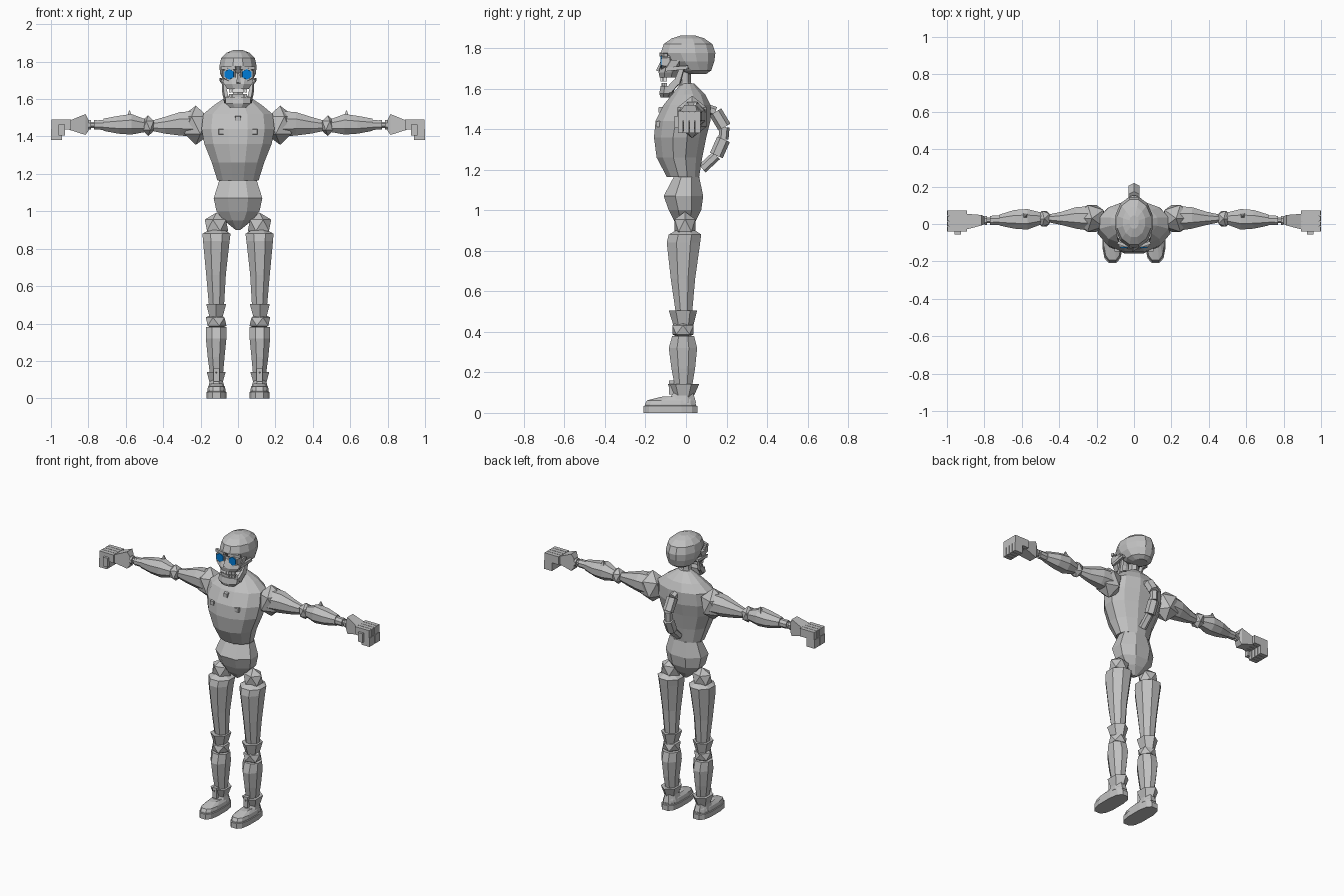
import bpy, bmesh, math
from mathutils import Vector, Matrix


def material(name, rgb):
    m = bpy.data.materials.new(name)
    m.diffuse_color = (*rgb, 1)
    return m


METAL = material("grey metal", (0.53, 0.53, 0.53))
BLUE = material("eye blue", (0.0, 0.2, 0.68))
WHITE = material("tooth white", (0.9, 0.9, 0.9))


def finish(bm, name, mat=METAL, mirror=False):
    bmesh.ops.recalc_face_normals(bm, faces=bm.faces[:])
    me = bpy.data.meshes.new(name)
    bm.to_mesh(me)
    bm.free()
    me.materials.append(mat)
    ob = bpy.data.objects.new(name, me)
    bpy.context.collection.objects.link(ob)
    if mirror:
        ob.modifiers.new("mirror", 'MIRROR')
    return ob


def loft(name, axis, rings, n=8, power=1.0, mirror=False, mat=METAL):
    """Rings are (position, a_min, a_max, b_min, b_max) across the axis."""
    bm = bmesh.new()
    loops = []
    k = 1 / math.cos(math.pi / n) if power == 1 and n % 4 == 0 else 1.0
    for t, a0, a1, b0, b1 in rings:
        loop = []
        for i in range(n):
            w = 2 * math.pi * (i + 0.5) / n
            c, s = math.cos(w) * k, math.sin(w) * k
            c = math.copysign(abs(c) ** power, c)
            s = math.copysign(abs(s) ** power, s)
            a = (a0 + a1) / 2 + c * (a1 - a0) / 2
            b = (b0 + b1) / 2 + s * (b1 - b0) / 2
            p = (t, a, b) if axis == 'x' else (a, b, t)
            loop.append(bm.verts.new(p))
        loops.append(loop)
    for lo, hi in zip(loops, loops[1:]):
        for i in range(n):
            j = (i + 1) % n
            bm.faces.new((lo[i], lo[j], hi[j], hi[i]))
    bm.faces.new(loops[0])
    bm.faces.new(loops[-1])
    return finish(bm, name, mat, mirror)


def ball(name, centre, size, mirror=True, sub=1):
    bm = bmesh.new()
    m = Matrix.Translation(centre) @ Matrix.Diagonal((*size, 1))
    bmesh.ops.create_icosphere(bm, subdivisions=sub, radius=1, matrix=m)
    return finish(bm, name, METAL, mirror)


def box(name, lo, hi, mirror=False, mat=METAL):
    bm = bmesh.new()
    lo, hi = Vector(lo), Vector(hi)
    m = Matrix.Translation((lo + hi) / 2) @ Matrix.Diagonal((*(hi - lo), 1))
    bmesh.ops.create_cube(bm, size=1, matrix=m)
    return finish(bm, name, mat, mirror)


def bar(name, p, q, r0, r1, sides=4, mirror=False, mat=METAL, flat=1.0):
    """Tapered prism from p to q."""
    bm = bmesh.new()
    p, q = Vector(p), Vector(q)
    d = q - p
    m = (Matrix.Translation((p + q) / 2) @ d.to_track_quat('Z', 'X').to_matrix().to_4x4()
         @ Matrix.Diagonal((1, flat, 1, 1)) @ Matrix.Rotation(math.pi / sides, 4, 'Z'))
    bmesh.ops.create_cone(bm, cap_ends=True, segments=sides, radius1=r0, radius2=r1,
                          depth=d.length, matrix=m)
    return finish(bm, name, mat, mirror)


# Torso and pelvis
loft("torso", 'z', [
    (1.165, -.11, .11, -.095, .065), (1.26, -.14, .14, -.145, .08),
    (1.36, -.18, .18, -.158, .10), (1.44, -.195, .195, -.15, .12),
    (1.52, -.185, .185, -.11, .12), (1.57, -.125, .125, -.07, .095),
    (1.60, -.08, .08, -.045, .065), (1.625, -.04, .04, -.02, .04)], n=12)
loft("pelvis", 'z', [
    (.90, -.012, .012, -.015, .012), (.95, -.075, .075, -.06, .05),
    (1.00, -.115, .115, -.085, .075), (1.07, -.13, .13, -.11, .085),
    (1.165, -.10, .10, -.06, .065)])
for x, y, z in ((0, -.13, 1.495), (-.09, -.142, 1.425), (.09, -.142, 1.425)):
    bar("chest_stud", (x, y + .03, z), (x, y - .006, z), .024, .018,
        sides=4).rotation_euler = (0, 0, 0)

# Curved pipe on the back, with thicker outer sections
pipe = [(0, .10, 1.50), (0, .145, 1.485), (0, .19, 1.41), (0, .185, 1.35),
        (0, .15, 1.27), (0, .08, 1.205)]
for i, (p, q) in enumerate(zip(pipe, pipe[1:])):
    r = .034 if i in (1, 3) else .025
    bar("back_pipe", p, q, r, r, sides=6)

# Skull
loft("cranium", 'z', [
    (1.672, -.045, .045, .01, .10), (1.69, -.075, .075, -.03, .125),
    (1.735, -.095, .095, -.095, .14), (1.775, -.10, .10, -.125, .145),
    (1.82, -.09, .09, -.11, .13), (1.848, -.06, .06, -.07, .09),
    (1.862, -.025, .025, -.025, .045)], n=12)
loft("upper_face", 'z', [
    (1.655, -.058, .058, -.13, -.05), (1.68, -.075, .075, -.135, -.04),
    (1.705, -.085, .085, -.125, -.02), (1.74, -.088, .088, -.105, .0)])
bar("cheekbone", (.08, -.10, 1.695), (.09, .01, 1.705), .014, .012, mirror=True)
bar("nose", (0, -.118, 1.735), (0, -.135, 1.685), .008, .016, sides=3)
bar("brow", (.012, -.123, 1.768), (.088, -.10, 1.765), .013, .012, mirror=True)
bar("eye_socket", (.047, -.08, 1.732), (.047, -.122, 1.732), .042, .037, sides=6, mirror=True)
bar("eye", (.047, -.09, 1.732), (.047, -.127, 1.732), .033, .028, sides=6,
    mirror=True, mat=BLUE)

# Jaw and teeth
loft("chin", 'z', [
    (1.556, -.045, .045, -.125, -.075), (1.575, -.066, .066, -.132, -.06),
    (1.612, -.068, .068, -.125, -.055)])
bar("jaw_side", (.062, -.085, 1.59), (.07, -.045, 1.635), .024, .022, mirror=True, flat=.6)
bar("jaw_hinge", (.07, -.045, 1.625), (.078, -.02, 1.70), .022, .016, mirror=True, flat=.6)
for i in range(6):
    x = (i - 2.5) * .0165
    y = -.128 + abs(i - 2.5) * .006
    box("upper_tooth", (x - .0075, y, 1.634), (x + .0075, y + .02, 1.662), mat=WHITE)
    box("lower_tooth", (x - .0075, y + .004, 1.605), (x + .0075, y + .02, 1.628))
loft("neck", 'z', [(1.59, -.05, .05, -.04, .05), (1.63, -.03, .03, -.035, .025),
                   (1.70, -.03, .03, -.035, .025)], n=6)

# Arms, running outwards along x
ball("shoulder", (.225, .03, 1.46), (.085, .085, .105))
loft("upper_arm", 'x', [
    (.24, -.035, .095, 1.40, 1.535), (.31, -.025, .09, 1.405, 1.53),
    (.39, -.005, .065, 1.415, 1.505), (.46, .01, .05, 1.43, 1.485)], mirror=True)
ball("elbow", (.48, .028, 1.458), (.04, .05, .055))
loft("forearm", 'x', [
    (.49, .0, .06, 1.425, 1.49), (.57, -.03, .08, 1.41, 1.52),
    (.64, -.025, .075, 1.415, 1.51), (.72, -.008, .05, 1.43, 1.495)], mirror=True)
bar("forearm_spike", (.58, .045, 1.50), (.58, .045, 1.54), .022, .003, mirror=True)
loft("wrist", 'x', [
    (.71, -.005, .045, 1.435, 1.488), (.765, -.004, .044, 1.437, 1.486),
    (.768, .005, .035, 1.446, 1.478), (.82, .005, .035, 1.446, 1.478)], mirror=True)
for x in (.755, .785):
    loft("wrist_ring", 'x', [(x, -.006, .044, 1.437, 1.487),
                             (x + .014, -.006, .044, 1.437, 1.487)], mirror=True)
loft("palm", 'x', [
    (.80, .0, .04, 1.43, 1.49), (.815, -.008, .048, 1.408, 1.52),
    (.90, -.03, .055, 1.435, 1.485)], n=4, mirror=True)

# Four curled fingers and a thumb
for i in range(4):
    y = -.04 + i * .0285
    box("finger_back", (.893, y, 1.437), (.997, y + .026, 1.49), mirror=True)
    box("finger_tip", (.942, y, 1.382), (1.0, y + .026, 1.44), mirror=True)
box("knuckles", (.90, -.036, 1.442), (.99, .068, 1.485), mirror=True)
box("thumb", (.925, -.056, 1.405), (.96, -.03, 1.465), mirror=True)

# Legs
ball("hip", (.115, -.005, .925), (.07, .06, .068))
loft("thigh", 'z', [
    (.49, .075, .155, -.05, .03), (.66, .065, .17, -.075, .045),
    (.84, .045, .187, -.095, .07), (.88, .04, .19, -.085, .075),
    (.90, .075, .155, -.05, .045)], mirror=True)
loft("upper_knee_cuff", 'z', [(.425, .08, .155, -.06, .035),
                              (.505, .055, .178, -.085, .055)], n=6, mirror=True)
ball("knee", (.117, -.015, .41), (.062, .062, .05))
loft("shin", 'z', [
    (.13, .08, .15, -.055, .03), (.22, .072, .162, -.072, .045),
    (.32, .062, .172, -.085, .055), (.38, .062, .172, -.068, .04)], mirror=True)
loft("ankle_cuff", 'z', [(.075, .08, .155, -.06, .035),
                         (.142, .058, .175, -.09, .065)], n=6, mirror=True)
box("ankle_tab", (.10, -.085, .09), (.13, -.06, .16), mirror=True)

# Boots: sole, welt and stepped upper
loft("boot_sole", 'z', [
    (0, .06, .17, -.212, .06), (.034, .06, .17, -.212, .06),
    (.036, .065, .165, -.205, .053), (.045, .065, .165, -.205, .053)],
    n=12, power=.7, mirror=True)
loft("boot_toe", 'z', [(.045, .065, .165, -.205, .05), (.062, .069, .161, -.195, .048),
                       (.08, .083, .147, -.12, .04)], n=12, power=.7, mirror=True)
loft("boot_ankle", 'z', [(.05, .07, .16, -.10, .05), (.10, .083, .15, -.06, .035)],
     mirror=True)
